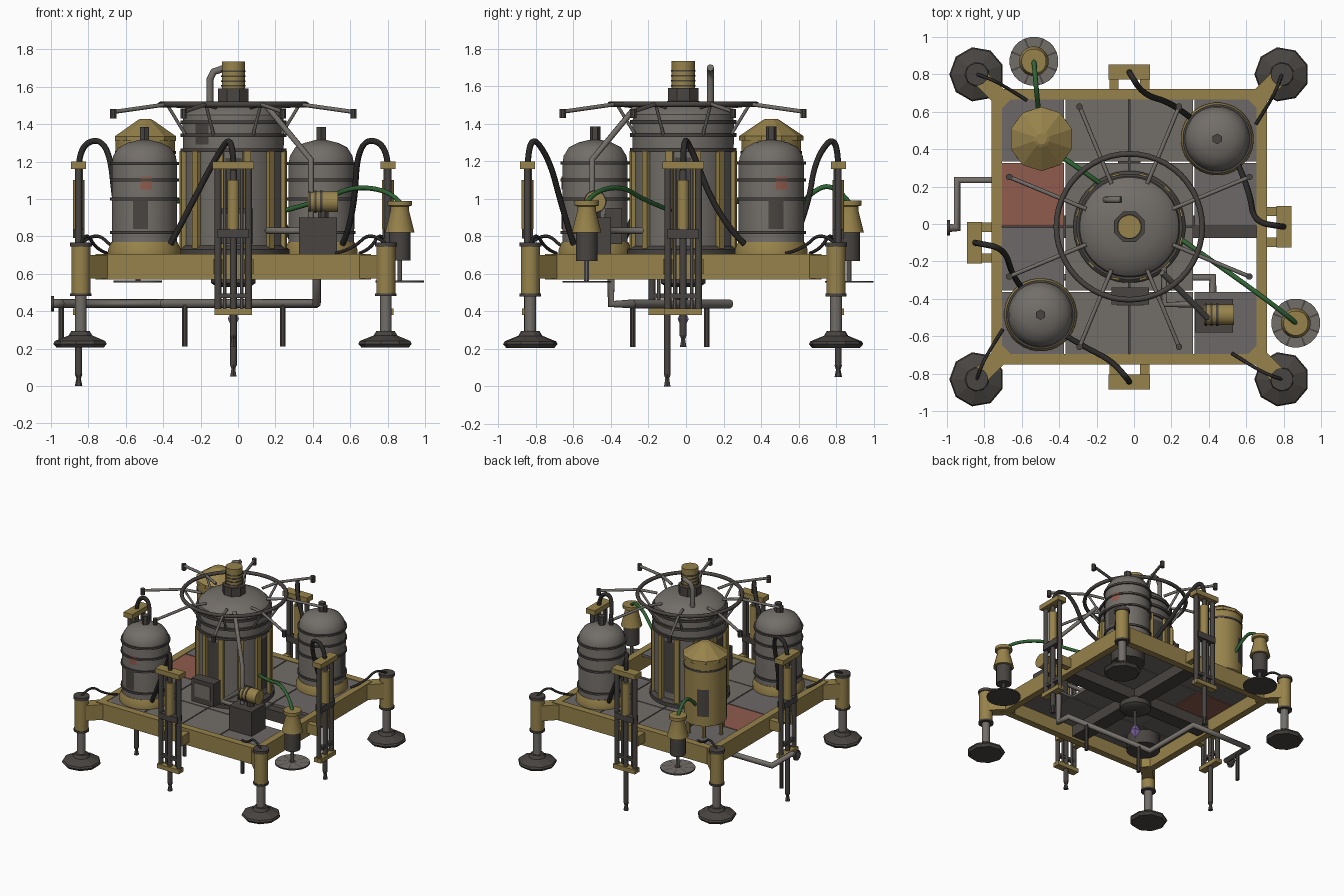
import bpy, bmesh
from math import sin, cos, pi, radians
from mathutils import Matrix, Vector

default_cube = bpy.data.objects.get("Cube")
if default_cube:
    bpy.data.objects.remove(default_cube, do_unlink=True)


def material(name, red, green, blue):
    mat = bpy.data.materials.new(name)
    mat.use_nodes = True
    mat.diffuse_color = (red, green, blue, 1)
    mat.node_tree.nodes["Principled BSDF"].inputs["Base Color"].default_value = (red, green, blue, 1)
    return mat


YELLOW = material("worn yellow paint", .31, .225, .07)
GREY = material("warm grey metal", .17, .155, .14)
DECK = material("deck plate grey", .15, .14, .135)
DARK = material("dark steel", .065, .058, .052)
BLACK = material("black rubber", .025, .023, .021)
RED = material("rust red", .28, .105, .075)
GREEN = material("green hose", .03, .13, .035)
PURPLE = material("purple crystal", .26, .16, .46)

CX, CY = -.025, -.015
CENTRE = (CX, CY)


def finish(name, bm, mat, smooth=False):
    bmesh.ops.recalc_face_normals(bm, faces=bm.faces)
    mesh = bpy.data.meshes.new(name)
    bm.to_mesh(mesh)
    bm.free()
    mesh.materials.append(mat)
    obj = bpy.data.objects.new(name, mesh)
    bpy.context.collection.objects.link(obj)
    if smooth:
        bpy.ops.object.select_all(action='DESELECT')
        obj.select_set(True)
        bpy.context.view_layer.objects.active = obj
        bpy.ops.object.shade_smooth_by_angle(angle=radians(35))
    return obj


def box(name, x, y, z, mat, turn=0, about=(0, 0)):
    """Box between (low, high) pairs, optionally turned about a vertical axis."""
    bm = bmesh.new()
    size = [pair[1] - pair[0] for pair in (x, y, z)]
    middle = [(pair[0] + pair[1]) / 2 for pair in (x, y, z)]
    bmesh.ops.create_cube(bm, size=1, matrix=Matrix.Translation(middle) @ Matrix.Diagonal(size + [1]))
    spin = Matrix.Translation((*about, 0)) @ Matrix.Rotation(turn, 4, 'Z')
    bm.transform(spin)
    return finish(name, bm, mat)


def lathe(name, at, profile, mat, sides=32, smooth=True, arc=None):
    """Revolve (radius, height) points; arc gives (middle, half width) in degrees."""
    bm = bmesh.new()
    steps = sides + 1 if arc else sides
    rows = []
    for radius, height in profile:
        row = []
        for i in range(steps):
            a = radians(arc[0] + arc[1] * (2 * i / sides - 1)) if arc else 2 * pi * (i + .5) / sides
            row.append(bm.verts.new((at[0] + radius * cos(a), at[1] + radius * sin(a), height)))
        rows.append(row)
    for low, high in zip(rows, rows[1:]):
        for i in range(sides):
            j = (i + 1) % steps
            bm.faces.new((low[i], low[j], high[j], high[i]))
    if not arc:
        bm.faces.new(rows[0])
        bm.faces.new(rows[-1])
        bmesh.ops.remove_doubles(bm, verts=bm.verts, dist=.0001)
    return finish(name, bm, mat, smooth)


def cylinder(name, at, radius, low, high, mat, sides=16):
    return lathe(name, at, [(radius, low), (radius, high)], mat, sides)


def tube(name, points, radius, mat, soft=False, closed=False):
    curve = bpy.data.curves.new(name, 'CURVE')
    curve.dimensions = '3D'
    curve.bevel_depth = radius
    curve.bevel_resolution = 2
    curve.use_fill_caps = True
    spline = curve.splines.new('NURBS' if soft else 'POLY')
    spline.points.add(len(points) - 1)
    for point, co in zip(spline.points, points):
        point.co = (*co, 1)
    spline.use_cyclic_u = closed
    if soft:
        spline.order_u = 3
        spline.use_endpoint_u = True
    curve.materials.append(mat)
    obj = bpy.data.objects.new(name, curve)
    bpy.context.collection.objects.link(obj)
    return obj


def polar(radius, degrees, z):
    a = radians(degrees)
    return (CX + radius * cos(a), CY + radius * sin(a), z)


# Frame beams, corner arms and landing legs
for k in range(4):
    turn = k * pi / 2
    box("frame_beam", (-.737, .737), (-.737, -.68), (.57, .705), YELLOW, turn, CENTRE)
    box("corner_arm", (.93, 1.13), (-.045, .045), (.575, .7), YELLOW, turn + pi / 4, CENTRE)
    leg = polar(1.153, 45 + 90 * k, 0)[:2]
    cylinder("leg_collar", leg, .052, .49, .75, YELLOW)
    cylinder("collar_cap", leg, .06, .745, .768, DARK)
    cylinder("collar_base", leg, .058, .48, .495, DARK)
    cylinder("leg_piston", leg, .032, .28, .49, GREY)
    lathe("foot_pad", leg, [(.13, .205), (.147, .225), (.14, .24), (.065, .27), (.05, .295)], DARK, 9, False)
    tube("leg_cable", [polar(1.153, 45 + 90 * k, .76), polar(1.08, 43 + 90 * k, .83),
                       polar(.97, 41 + 90 * k, .73), polar(.87, 39 + 90 * k, .71)], .009, BLACK, True)

# Deck plates with narrow gaps, one plate left out
for i in range(4):
    for j in range(4):
        if (i, j) == (3, 1):
            continue
        x, y = CX + (i - 2) * .345, CY + (j - 2) * .345
        mat = RED if (i, j) == (0, 2) else DECK if i in (0, 3) else GREY
        box("deck_plate", (x + .004, x + .341), (y + .004, y + .341), (.68, .7), mat)
for turn in (0, pi / 2):
    box("under_beam", (-.69, .69), (-.06, .06), (.59, .679), DARK, turn, CENTRE)

# Main tank
lathe("main_tank", CENTRE, [(.27, .7), (.27, 1.25), (.272, 1.41), (.265, 1.45), (.23, 1.485),
                            (.15, 1.51), (.06, 1.525)], GREY, 40)
lathe("main_tank_foot", CENTRE, [(.3, .7), (.3, .73), (.275, .75)], DARK, 40)
for z in (1.26, 1.34, 1.41):
    cylinder("main_tank_band", CENTRE, .284, z - .01, z + .01, DARK, 40)
for k in range(12):
    box("tank_rib", (.262, .292), (-.02, .02), (.73, 1.255), YELLOW, (k + .5) * pi / 6, CENTRE)
    if k % 3 == 0:
        lathe("tank_panel", CENTRE, [(.274, .8), (.274, 1.22)], DARK, 4, True, (k * 30, 9))
lathe("tank_stain", CENTRE, [(.275, 1.29), (.275, 1.4)], DARK, 4, True, (-128, 9))

# Top fitting and vent
cylinder("neck_collar", CENTRE, .088, 1.5, 1.59, DARK, 8)
cylinder("neck_cap", CENTRE, .063, 1.59, 1.735, YELLOW, 16)
for k in range(4):
    cylinder("neck_thread", CENTRE, .067, 1.6 + k * .026, 1.608 + k * .026, DARK, 16)
tube("vent_pipe", [(-.15, .13, 1.45), (-.15, .13, 1.64), (-.13, .13, 1.68), (-.07, .13, 1.7)], .019, GREY)

# Ring, struts and spray arms
tube("spray_ring", [polar(.39, k * 7.5, 1.505) for k in range(48)], .015, DARK, closed=True)
for k in range(8):
    a = 22.5 + 45 * k
    tube("ring_strut", [polar(.38, a, 1.5), polar(.275, a, 1.34)], .009, GREY)
    tube("spray_arm", [polar(.25, a, 1.49), polar(.39, a, 1.505), polar(.695, a, 1.465)], .011, GREY)
    cylinder("spray_nozzle", polar(.695, a, 0)[:2], .018, 1.43, 1.48, DARK, 8)

# Two domed side tanks
for at, facing in (((-.5, -.485), -97), ((.445, .455), 8)):
    lathe("side_tank", at, [(.175, .7), (.175, 1.19), (.168, 1.23), (.14, 1.275), (.09, 1.3), (.03, 1.315)], GREY)
    lathe("tank_skirt", at, [(.195, .7), (.195, .73), (.178, .77)], YELLOW)
    for z in (.82, 1, 1.1, 1.19):
        cylinder("side_tank_band", at, .185, z - .008, z + .008, DARK, 32)
    cylinder("tank_valve", at, .028, 1.3, 1.385, DARK, 6)
    cylinder("tank_sump", at, .13, .57, .69, DARK, 24)
    lathe("tank_stain", at, [(.179, .84), (.179, .99)], DARK, 4, True, (facing, 13))
    lathe("rust_patch", at, [(.179, 1.05), (.179, 1.12)], RED, 4, True, (facing + 10, 10))

# Yellow tank with a cone roof
silo = (-.495, .455)
lathe("yellow_tank", silo, [(.1, .77), (.16, .8), (.16, 1.33)], YELLOW, 24)
lathe("cone_roof", silo, [(.172, 1.31), (.172, 1.335), (.045, 1.42), (.03, 1.427)], YELLOW, 10, False)
cylinder("yellow_tank_band", silo, .165, 1.24, 1.255, DARK, 24)
lathe("tank_stain", silo, [(.163, .88), (.163, 1.1)], DARK, 4, True, (118, 16))
for k in range(6):
    a = k * pi / 3
    cylinder("yellow_tank_leg", (silo[0] + .14 * cos(a), silo[1] + .14 * sin(a)), .015, .7, .82, YELLOW, 8)

# Four drill rigs, built facing the front and then turned outward
for x, y, turn, tip in ((CX, -.845, 0, .21), (.802, CY, 90, .21), (CX, .812, 180, .05), (-.852, -.1, 270, 0)):
    here = (0, 0)
    parts = [box("rig_top_bar", (-.11, .11), (-.04, .04), (1.16, 1.2), YELLOW),
             box("rig_bottom_bar", (-.1, .1), (-.03, .03), (.38, .415), YELLOW),
             box("rig_carriage", (-.085, .085), (-.03, .03), (.79, .84), DARK),
             box("rig_brace", (-.085, .085), (-.015, .015), (.47, .495), DARK),
             cylinder("drill_motor", here, .032, .84, 1.1, YELLOW),
             cylinder("drill_rod", here, .019, tip + .06, 1.15, DARK, 12),
             lathe("drill_tip", here, [(.02, tip), (.012, tip + .04), (.021, tip + .065)], DARK, 6, False)]
    for side in (-1, 1):
        cx = side * .082
        parts += [cylinder("rig_rail", (cx, 0), .019, .39, 1.17, DARK, 12),
                  cylinder("guide_rod", (side * .045, .015), .01, .41, 1.17, GREY, 8),
                  box("rig_bracket", (cx - .025, cx + .025), (0, .1), (.6, .68), YELLOW)]
    for part in parts:
        part.matrix_world = Matrix.Translation((x, y, 0)) @ Matrix.Rotation(radians(turn), 4, 'Z')

# Rubber hoses from the rigs to the side tanks
for path in ([(CX, -.845, 1.15), (CX, -.84, 1.36), (-.12, -.73, 1.22), (-.26, -.66, .95), (-.36, -.6, .76)],
             [(-.852, -.1, 1.15), (-.85, -.1, 1.3), (-.69, -.13, 1.32), (-.65, -.28, .9), (-.6, -.34, .76)],
             [(CX, .812, 1.15), (CX, .81, 1.36), (.05, .69, 1.22), (.2, .65, .95), (.3, .57, .76)],
             [(.802, CY, 1.15), (.8, CY, 1.3), (.64, .01, 1.32), (.62, .17, .9), (.56, .31, .76)]):
    tube("rig_hose", path, .016, BLACK, True)

# Two hanging sampler heads with segmented fan discs
for at in ((.865, -.53), (-.535, .87)):
    lathe("sampler_bell", at, [(.08, .82), (.05, .94), (.05, .96), (.067, .965), (.067, .99)], YELLOW, 16)
    cylinder("sampler_body", at, .06, .67, .82, DARK, 12)
    cylinder("sampler_shaft", at, .014, .56, .67, GREY, 8)
    cylinder("fan_disc", at, .131, .553, .563, DARK, 24)
    for k in range(8):
        lathe("fan_blade", at, [(.03, .566), (.128, .566)], GREY, 4, False, (45 * k, 20))
tube("sampler_hose", [(.865, -.53, .98), (.82, -.49, 1.04), (.62, -.34, 1.07), (.45, -.22, .99), (.22, -.06, .93)],
     .013, GREEN, True)
tube("sampler_hose", [(-.535, .87, .98), (-.53, .81, 1.06), (-.52, .7, 1.07), (-.51, .6, .96)], .013, GREEN, True)
tube("transfer_hose", [(-.39, .36, .97), (-.28, .29, 1.02), (-.16, .2, .94)], .013, GREEN, True)

# Pump cabinet, barrel, control box and feed pipe
box("pump_cabinet", (.325, .53), (-.58, -.4), (.7, .9), DARK)
box("control_box", (-.12, .08), (-.43, -.34), (.76, .95), DARK)
box("control_screen", (-.09, .05), (-.436, -.43), (.81, .92), GREY)
barrel = [cylinder("pump_barrel", (0, 0), .057, -.08, .08, YELLOW, 16)]
barrel += [cylinder("barrel_hoop", (0, 0), .061, z - .006, z + .006, DARK, 16) for z in (-.07, -.04, -.01)]
for part in barrel:
    part.matrix_world = Matrix.Translation((.455, -.485, .985)) @ Matrix.Rotation(pi / 2, 4, 'Y')
cylinder("barrel_mount", (.455, -.485), .03, .9, .96, DARK, 8)
tube("feed_pipe", [(.15, -.26, 1.5), (.39, -.5, 1.21), (.39, -.5, .9)], .016, GREY)
tube("cabinet_pipe", [(.16, -.2, .83), (.16, -.43, .83), (.34, -.43, .83)], .018, GREY)

# Drain pipe with supports under the deck
tube("drain_pipe", [(-1, -.02, .44), (-.945, -.02, .44), (-.945, .235, .44), (-.4, .235, .44), (-.4, -.285, .44),
                    (.42, -.285, .44), (.42, -.4, .44), (.42, -.4, .69)], .024, GREY)
tube("drain_flange", [(-1, -.02, .44), (-.985, -.02, .44)], .042, DARK)
for at in ((-.945, .11), (-.285, -.285), (.24, -.285)):
    cylinder("drain_support", at, .016, .21, .44, DARK, 8)

# Crystal sensor below the centre
lathe("sensor_ring", CENTRE, [(.09, .53), (.12, .55), (.12, .6)], DARK, 20)
cylinder("sensor_stem", CENTRE, .012, .4, .55, GREY, 8)
lathe("sensor_crystal", CENTRE, [(.003, .3), (.042, .36), (.003, .42)], PURPLE, 4, False)
